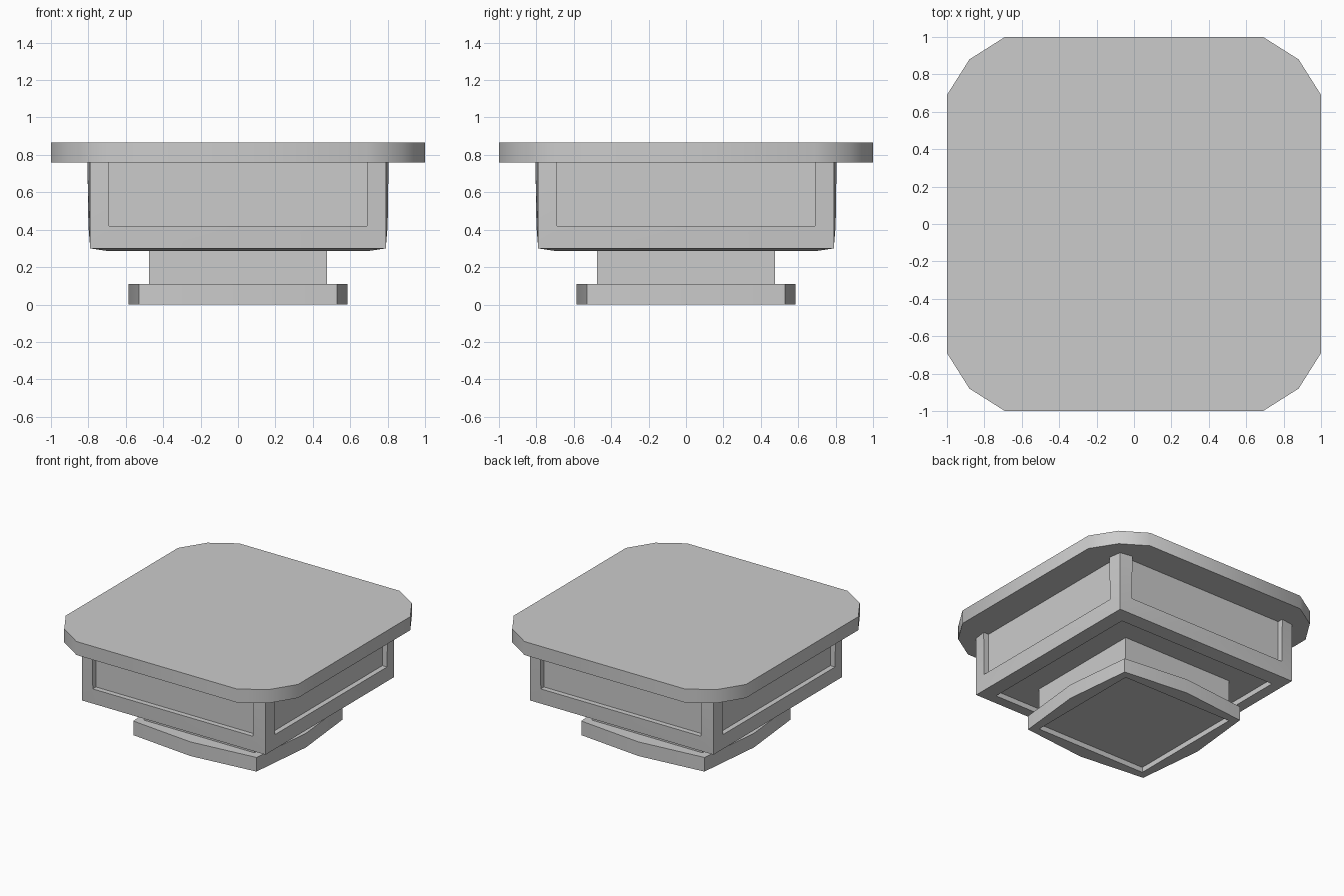
import bpy, bmesh
from math import radians
from mathutils import Matrix, Vector

if "Cube" in bpy.data.objects:
    bpy.data.objects.remove(bpy.data.objects["Cube"])


def loft(bm, rings, cap_start=True, cap_end=True):
    """Join rings of equal point count with quads and cap the ends."""
    vs = [[bm.verts.new(p) for p in r] for r in rings]
    n = len(vs[0])
    for a, b in zip(vs, vs[1:]):
        for i in range(n):
            j = (i + 1) % n
            bm.faces.new((a[i], a[j], b[j], b[i]))
    if cap_start:
        bm.faces.new(vs[0][::-1])
    if cap_end:
        bm.faces.new(vs[-1])


def finish(bm, name, angle):
    bmesh.ops.remove_doubles(bm, verts=bm.verts, dist=0.0005)
    bmesh.ops.recalc_face_normals(bm, faces=bm.faces)
    me = bpy.data.meshes.new(name)
    bm.to_mesh(me)
    bm.free()
    ob = bpy.data.objects.new(name, me)
    bpy.context.collection.objects.link(ob)
    bpy.ops.object.select_all(action='DESELECT')
    ob.select_set(True)
    bpy.context.view_layer.objects.active = ob
    bpy.ops.object.shade_smooth_by_angle(angle=radians(angle))


def ring(quarter, z):
    """Repeat a quarter outline four times around z."""
    return [Matrix.Rotation(radians(90 * k), 3, 'Z') @ Vector((x, y, z))
            for k in range(4) for x, y in quarter]


# Top slab with faceted corners
bm = bmesh.new()
corner = [(1, 0.69), (0.88, 0.88), (0.69, 1)]
loft(bm, [ring(corner, 0.76), ring(corner, 0.865)])
finish(bm, "top_slab", 35)

# Body: recessed underside, four recessed side panels, flat top
bm = bmesh.new()
loft(bm, [ring([(s, s)], z) for s, z in
          ((0.69, 0.325), (0.69, 0.285), (0.79, 0.30))], cap_end=False)


def panel(w_low, w_top, low, y_low, y_top):
    return [Vector(p) for p in ((-w_low, -y_low, low), (w_low, -y_low, low),
                                (w_top, -y_top, 0.76), (-w_top, -y_top, 0.76))]


side = [panel(0.79, 0.79, 0.30, 0.79, 0.79),
        panel(0.69, 0.69, 0.42, 0.80, 0.805),
        panel(0.69, 0.69, 0.42, 0.76, 0.76)]
for k in range(4):
    rot = Matrix.Rotation(radians(90 * k), 3, 'Z')
    loft(bm, [[rot @ p for p in r] for r in side], cap_start=False)
bm.faces.new([bm.verts.new(p) for p in ring([(0.79, 0.79)], 0.76)])
finish(bm, "body", 30)

# Square neck
bm = bmesh.new()
loft(bm, [ring([(0.475, 0.475)], 0.11), ring([(0.475, 0.475)], 0.325)])
finish(bm, "neck", 30)

# Bowed base with a recessed underside
bm = bmesh.new()
square = [(0.475, 0), (0.475, 0.475)]
bowed = [(0.585, 0), (0.53, 0.53)]
loft(bm, [ring(square, 0.04), ring(square, 0), ring(bowed, 0), ring(bowed, 0.11)])
finish(bm, "base", 30)
